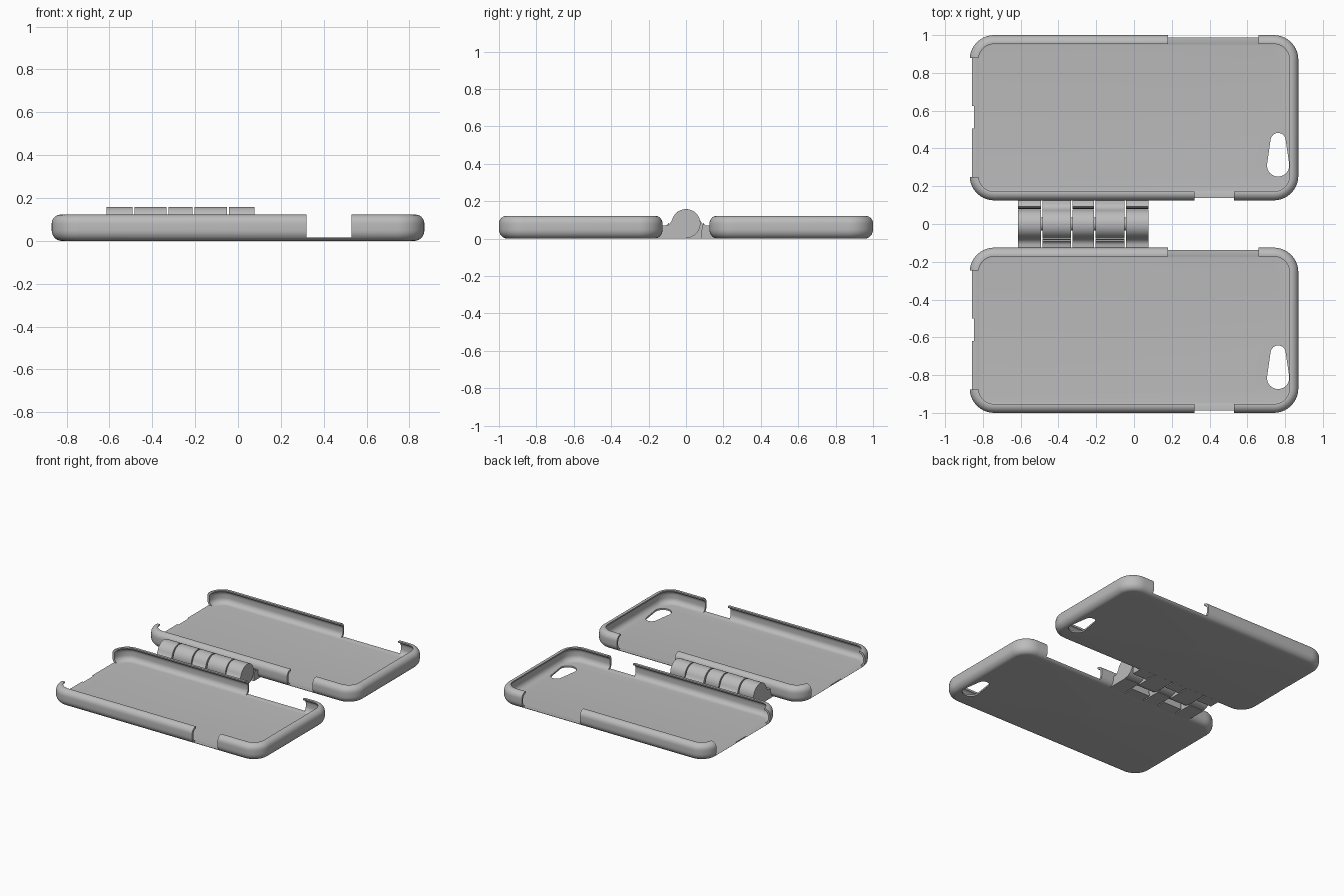
import bpy, bmesh, math

if "Cube" in bpy.data.objects:
    bpy.data.objects.remove(bpy.data.objects["Cube"])

grey = bpy.data.materials.new("plain grey")
grey.diffuse_color = (0.5, 0.5, 0.5, 1)
grey.use_nodes = True
grey.node_tree.nodes["Principled BSDF"].inputs["Base Color"].default_value = grey.diffuse_color


def make_object(name, bm):
    bmesh.ops.recalc_face_normals(bm, faces=bm.faces)
    me = bpy.data.meshes.new(name)
    bm.to_mesh(me)
    bm.free()
    me.materials.append(grey)
    ob = bpy.data.objects.new(name, me)
    bpy.context.collection.objects.link(ob)
    return ob


def activate(ob):
    bpy.ops.object.select_all(action='DESELECT')
    ob.select_set(True)
    bpy.context.view_layer.objects.active = ob


def smooth(ob):
    activate(ob)
    bpy.ops.object.shade_smooth_by_angle(angle=math.radians(35))


def loft(name, rings):
    """Closed solid from a stack of equal rings, capped at both ends."""
    bm = bmesh.new()
    vs = [[bm.verts.new(p) for p in r] for r in rings]
    n = len(vs[0])
    for a, b in zip(vs, vs[1:]):
        for i in range(n):
            j = (i + 1) % n
            bm.faces.new((a[i], a[j], b[j], b[i]))
    bm.faces.new(vs[0][::-1])
    bm.faces.new(vs[-1])
    return make_object(name, bm)


def box(x0, x1, y0, y1, z0, z1):
    return loft("cutter", [[(x0, y0, z), (x1, y0, z), (x1, y1, z), (x0, y1, z)] for z in (z0, z1)])


def arc(cx, cz, rx, rz, a0, a1, n):
    return [(cx + rx * math.cos(math.radians(a0 + (a1 - a0) * i / n)),
             cz + rz * math.sin(math.radians(a0 + (a1 - a0) * i / n))) for i in range(n + 1)]


def cut(ob, cutter):
    cutter.hide_render = True
    m = ob.modifiers.new("cut", 'BOOLEAN')
    m.operation, m.solver, m.object = 'DIFFERENCE', 'EXACT', cutter
    activate(ob)
    bpy.ops.object.modifier_apply(modifier=m.name)
    bpy.data.objects.remove(cutter)


# tray: rounded rectangle lofted along a C-shaped wall section (inset, height)
CY, HX, HY, R, H = 0.5625, 0.87, 0.4375, 0.13, 0.122


def rounded_ring(d, z):
    pts = []
    for k, (sx, sy) in enumerate(((1, 1), (-1, 1), (-1, -1), (1, -1))):
        pts += [(x, y, z) for x, y in arc(sx * (HX - R), CY + sy * (HY - R), R - d, R - d,
                                          90 * k, 90 * k + 90, 10)]
    return pts


section = arc(0.045, 0.05, 0.045, 0.05, 270, 180, 8)             # outer bottom curve
section += arc(0.04, 0.08, 0.04, H - 0.08, 180, 90, 7)           # outer top curve
section += [(0.047, H - 0.001), (0.047, H - 0.009)]              # lip
section += arc(0.05, 0.075, 0.035, 0.034, 100, 180, 6)           # inner top curve
section += arc(0.055, 0.05, 0.04, 0.038, 180, 270, 7)            # inner bottom curve
upper = loft("upper_tray", [rounded_ring(d, z) for d, z in section])

# wall openings
cut(upper, box(0.18, 0.66, 0.93, 1.1, 0.015, 0.3))      # long side opening
cut(upper, box(0.32, 0.53, 0.0, 0.19, 0.015, 0.3))      # hinge side opening
cut(upper, box(-1.0, -0.80, 0.25, 0.88, 0.015, 0.3))    # open end
cut(upper, box(-1.0, -0.846, 0.505, 0.625, -0.1, 0.1))  # shallow end notch

# teardrop lens hole
drop = arc(0.763, 0.442, 0.04, 0.04, 10, 170, 12) + arc(0.763, 0.31, 0.059, 0.059, 172, 368, 16)
cut(upper, loft("cutter", [[(x, y, z) for x, y in drop] for z in (-0.1, 0.06)]))
smooth(upper)

# second tray is the same part, shifted
lower = upper.copy()
lower.name = "lower_tray"
lower.location.y = -2 * CY
bpy.context.collection.objects.link(lower)

# hinge profiles (distance from pin toward the tray, height)
AZ, AR = 0.081, 0.077
foot = [(0.165, 0), (0.135, 0.045), (0.135, 0.07), (0.108, 0.07)]
knuckle = [(0, 0)] + foot + [(0.095, 0.074), (0.084, 0.084)] + arc(0, AZ, AR, AR, 15, 270, 30)
clearance = foot + [(0.098, 0.076), (0.092, 0.085)] + arc(0, AZ, 0.09, 0.09, -5, -25, 4) + [(0.08, 0)]


def extrude_x(name, prof, side, x0, x1):
    smooth(loft(name, [[(x, side * u, z) for u, z in prof] for x in (x0, x1)]))


# five alternating knuckles, each facing a hollowed block on the other tray
spans = [(-0.614, -0.493), (-0.484, -0.334), (-0.325, -0.213), (-0.203, -0.051), (-0.043, 0.077)]
for i, (x0, x1) in enumerate(spans):
    side = -1 if i % 2 == 0 else 1
    extrude_x(f"hinge_knuckle_{i + 1}", knuckle, side, x0, x1)
    extrude_x(f"hinge_block_{i + 1}", clearance, -side, x0, x1)

# hinge pin
extrude_x("hinge_pin", arc(0, AZ, 0.035, 0.035, 0, 345, 23), 1, -0.56, 0.03)
